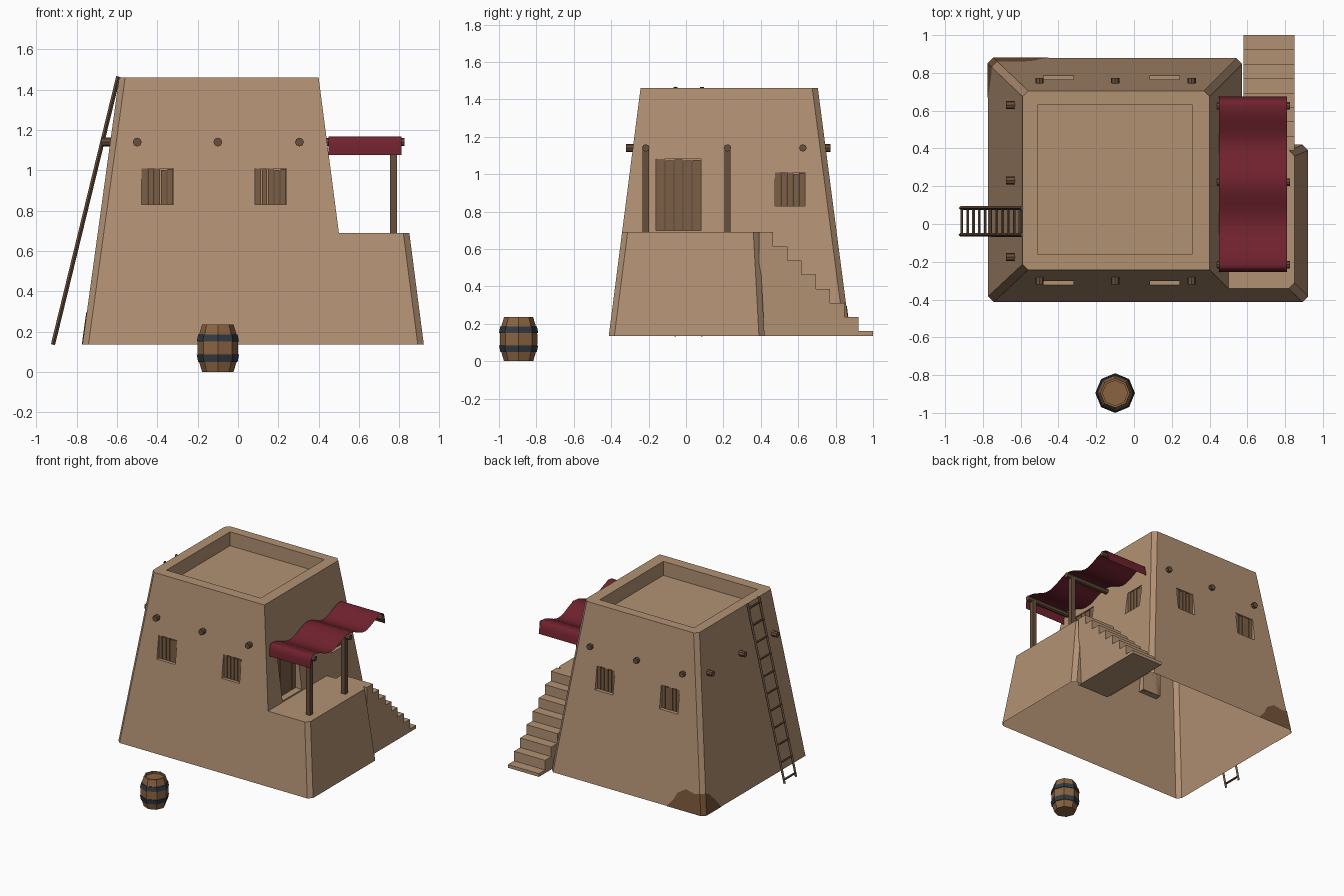
import bpy, bmesh, math
from mathutils import Vector

if "Cube" in bpy.data.objects:
    bpy.data.objects.remove(bpy.data.objects["Cube"])

# ---------- helpers ----------
def mat(name, r, g, b):
    m = bpy.data.materials.new(name)
    lin = [((c / 255 + 0.055) / 1.055) ** 2.4 for c in (r, g, b)]
    m.diffuse_color = (*lin, 1)
    m.use_nodes = True
    m.node_tree.nodes["Principled BSDF"].inputs["Base Color"].default_value = m.diffuse_color
    return m

CLAY = mat("clay", 178, 145, 115)
WOOD = mat("wood", 104, 80, 60)
PLANK = mat("plank", 124, 95, 70)
CLOTH = mat("cloth", 112, 34, 46)
BRICK = mat("brick", 118, 84, 56)
STAVE = mat("stave", 138, 100, 66)
IRON = mat("iron", 50, 58, 66)

def finish(name, bm, material, fix=True):
    if fix:
        bmesh.ops.recalc_face_normals(bm, faces=bm.faces)
    me = bpy.data.meshes.new(name)
    bm.to_mesh(me)
    bm.free()
    ob = bpy.data.objects.new(name, me)
    bpy.context.collection.objects.link(ob)
    if material:
        me.materials.append(material)
    return ob

def box(bm, x0, x1, y0, y1, z0, z1):
    v = bmesh.ops.create_cube(bm, size=1)["verts"]
    for p in v:
        p.co = ((x0 + x1) / 2 + p.co.x * (x1 - x0), (y0 + y1) / 2 + p.co.y * (y1 - y0),
                (z0 + z1) / 2 + p.co.z * (z1 - z0))

def rod(bm, a, b, r, n=8):
    a, b = Vector(a), Vector(b)
    q = (b - a).to_track_quat('Z', 'Y').to_matrix().to_4x4()
    q.translation = (a + b) / 2
    bmesh.ops.create_cone(bm, cap_ends=True, segments=n, radius1=r, radius2=r,
                          depth=(b - a).length, matrix=q)

def lathe(name, prof, centre, n, material, closed=False):
    bm = bmesh.new()
    rings = [[bm.verts.new((centre[0] + r * math.cos(k * math.tau / n),
                            centre[1] + r * math.sin(k * math.tau / n), z)) for k in range(n)]
             for r, z in prof]
    pairs = list(zip(rings, rings[1:])) + ([(rings[-1], rings[0])] if closed else [])
    for lo, hi in pairs:
        for k in range(n):
            bm.faces.new((lo[k], lo[(k + 1) % n], hi[(k + 1) % n], hi[k]))
    if not closed:
        bm.faces.new(rings[0])
        bm.faces.new(rings[-1])
    return finish(name, bm, material)

# ---------- battered walls and terrace, one shell ----------
Z0, Z1, Z2 = 0.135, 0.69, 1.46
bottom = [(-.742, -.413), (.892, -.413), (.922, -.383), (.922, .39), (.892, .42), (.573, .42),
          (.573, .848), (.543, .878), (-.742, .878), (-.772, .848), (-.772, -.383)]
mid = [(.5005, -.3418), (.82, -.3418), (.85, -.312), (.85, .36), (.82, .39), (.5005, .39)]
top = [(-.56, -.243), (.40, -.243), (.40, .675), (.37, .705), (-.56, .705), (-.59, .675), (-.59, -.213)]
bm = bmesh.new()
b = [bm.verts.new((x, y, Z0)) for x, y in bottom]
m = [bm.verts.new((x, y, Z1)) for x, y in mid]
t = [bm.verts.new((x, y, Z2)) for x, y in top]
bm.faces.new((b[0], b[1], m[1], m[0], t[1], t[0]))
for i in range(1, 5):
    bm.faces.new((b[i], b[i + 1], m[i + 1], m[i]))
bm.faces.new((m[5], b[5], b[6], t[2], t[1], m[0]))
for i in range(6, 10):
    bm.faces.new((b[i], b[i + 1], t[i - 3], t[i - 4]))
bm.faces.new((b[10], b[0], t[0], t[6]))
for cap in (m, t, b[::-1]):
    bm.faces.new(cap)
walls = finish("walls", bm, None)

# recesses: (name, wall, u0, u1, z0, z1, plank face, recess back, planks)
openings = [("front_shutter_left", "y", -.48, -.32, .83, 1.01, -.300, -.275, 5),
            ("front_shutter_right", "y", .085, .24, .83, 1.01, -.300, -.275, 5),
            ("back_shutter_left", "y", -.48, -.32, .83, 1.01, .760, .735, 5),
            ("back_shutter_right", "y", .085, .24, .83, 1.01, .760, .735, 5),
            ("side_shutter", "x", .475, .635, .83, 1.01, .455, .43, 5),
            ("door", "x", -.16, .08, .70, 1.08, .446, .42, 5)]

def wall_box(bm, axis, u0, u1, d0, d1, z0, z1):
    d0, d1 = min(d0, d1), max(d0, d1)
    if axis == "y":
        box(bm, u0, u1, d0, d1, z0, z1)
    else:
        box(bm, d0, d1, u0, u1, z0, z1)

cut = bmesh.new()
box(cut, -.51, .31, -.16, .63, 1.35, 1.6)
for name, ax, u0, u1, z0, z1, face, back, n in openings:
    out = 0.12 if face > back else -0.12
    wall_box(cut, ax, u0, u1, back, face + out, z0, z1)
    # uneven planks
    bm = bmesh.new()
    w = (u1 - u0) / n
    for i in range(n):
        drop = (0.0, 0.012, 0.004, 0.016, 0.007)[i % 5]
        wall_box(bm, ax, u0 + i * w + .002, u0 + (i + 1) * w - .002, back,
                 face - out * drop / 3, z0, z1 - drop * .5)
    finish(name, bm, PLANK)
cutter = finish("recess_cutter", cut, None)
cutter.hide_render = True
mod = walls.modifiers.new("recess", 'BOOLEAN')
mod.operation, mod.solver, mod.object = 'DIFFERENCE', 'EXACT', cutter
me = bpy.data.meshes.new_from_object(walls.evaluated_get(bpy.context.evaluated_depsgraph_get()))
walls.modifiers.clear()
bpy.data.objects.remove(cutter)
# open underside
bm = bmesh.new()
bm.from_mesh(me)
low = [f for f in bm.faces if all(v.co.z < Z0 + .001 for v in f.verts)]
bmesh.ops.delete(bm, geom=low, context='FACES')
for f in bm.faces:
    f.material_index = 0
bm.to_mesh(me)
bm.free()
me.materials.clear()
me.materials.append(CLAY)
walls.data = me

# ---------- staircase ----------
prof = [(.39, Z0), (.39, Z1)]
for k in range(8):
    y, z = .465 + k * .0764, Z1 - k * .0757
    prof += [(y, z), (y, z - .0757 if k < 7 else Z0)]
bm = bmesh.new()
f = bm.faces.new([bm.verts.new((.58, y, z)) for y, z in prof])
ext = bmesh.ops.extrude_face_region(bm, geom=[f], use_keep_orig=True)["geom"]
for v in ext:
    if isinstance(v, bmesh.types.BMVert):
        v.co.x = .85
finish("stairs", bm, CLAY)

# ---------- exposed brick at the back left corner ----------
cols = [(-.45, .878, .005), (-.50, .878, .06), (-.53, .878, .12), (-.60, .878, .165), (-.68, .878, .15),
        (-.742, .878, .16), (-.772, .848, .16), (-.772, .79, .14), (-.772, .73, .08), (-.772, .67, .005)]
bm = bmesh.new()
lo, hi = [], []
for x, y, h in cols:
    o = .003
    ox = -o if x < -.74 else 0
    oy = o if y > .84 else 0
    lo.append(bm.verts.new((x + ox, y + oy, Z0)))
    sx = .137 * h if x < -.74 else 0
    sy = .131 * h if y > .84 else 0
    hi.append(bm.verts.new((x + ox + sx, y + oy - sy, Z0 + h)))
for i in range(len(cols) - 1):
    bm.faces.new((lo[i + 1], lo[i], hi[i], hi[i + 1])).normal_flip()
for f in bm.faces:
    f.normal_update()
    if f.normal.x - f.normal.y > 0:
        f.normal_flip()
finish("exposed_brick", bm, BRICK, fix=False)

# ---------- roof beam ends ----------
bm = bmesh.new()
for x in (-.5, -.1, .305):
    rod(bm, (x, -.26, 1.14), (x, -.32, 1.14), .022)
    rod(bm, (x, .72, 1.14), (x, .772, 1.14), .022)
for y in (-.175, .23, .63):
    rod(bm, (-.61, y, 1.14), (-.678, y, 1.14), .022)
finish("beam_ends", bm, WOOD)

# ---------- awning frame ----------
supports = (-.215, .222, .625)
bm = bmesh.new()
for y in supports:
    rod(bm, (.42, y, 1.14), (.826, y, 1.14), .02)
finish("awning_beams", bm, WOOD)
bm = bmesh.new()
for y in supports[:2]:
    box(bm, .755, .79, y - .017, y + .017, Z1, 1.15)
finish("awning_posts", bm, WOOD)

# ---------- sagging awning cloth ----------
line = [(-.253, 1.075), (-.25, 1.12), (-.243, 1.155), (-.23, 1.166)]
for a, c in zip(supports, supports[1:]):
    for i in range(12):
        s = i / 12
        line.append((a + (c - a) * s, 1.168 - .03 * (1 - math.cos(math.tau * s))))
line += [(.625, 1.168), (.643, 1.166), (.657, 1.155), (.667, 1.12), (.674, 1.075)]
bm = bmesh.new()
rows = [[bm.verts.new((x, y, z)) for x in (.45, .81)] for y, z in line]
for p, q in zip(rows, rows[1:]):
    bm.faces.new((p[0], p[1], q[1], q[0])).smooth = True
finish("awning_cloth", bm, CLOTH, fix=False)

# ---------- ladder ----------
foot, head = Vector((-.918, 0, .135)), Vector((-.594, 0, 1.465))
bm = bmesh.new()
for y in (-.057, .085):
    off = Vector((0, y, 0))
    rod(bm, foot + off, head + off, .0105, 4)
for i in range(11):
    p = foot.lerp(head, .02 + i * .095)
    rod(bm, p + Vector((0, -.057, 0)), p + Vector((0, .085, 0)), .008, 6)
finish("ladder", bm, WOOD)

# ---------- barrel ----------
C = (-.1, -.895)
lathe("barrel", [(.078, 0), (.093, .05), (.1, .09), (.1, .145), (.093, .185), (.078, .235),
                 (.066, .235), (.066, .22)], C, 8, STAVE)
for name, z, r0, r1 in (("lower_hoop", .05, .098, .105), ("upper_hoop", .15, .105, .098)):
    lathe(name, [(.085, z), (r0, z), (r1, z + .035), (.085, z + .035)], C, 8, IRON, closed=True)
